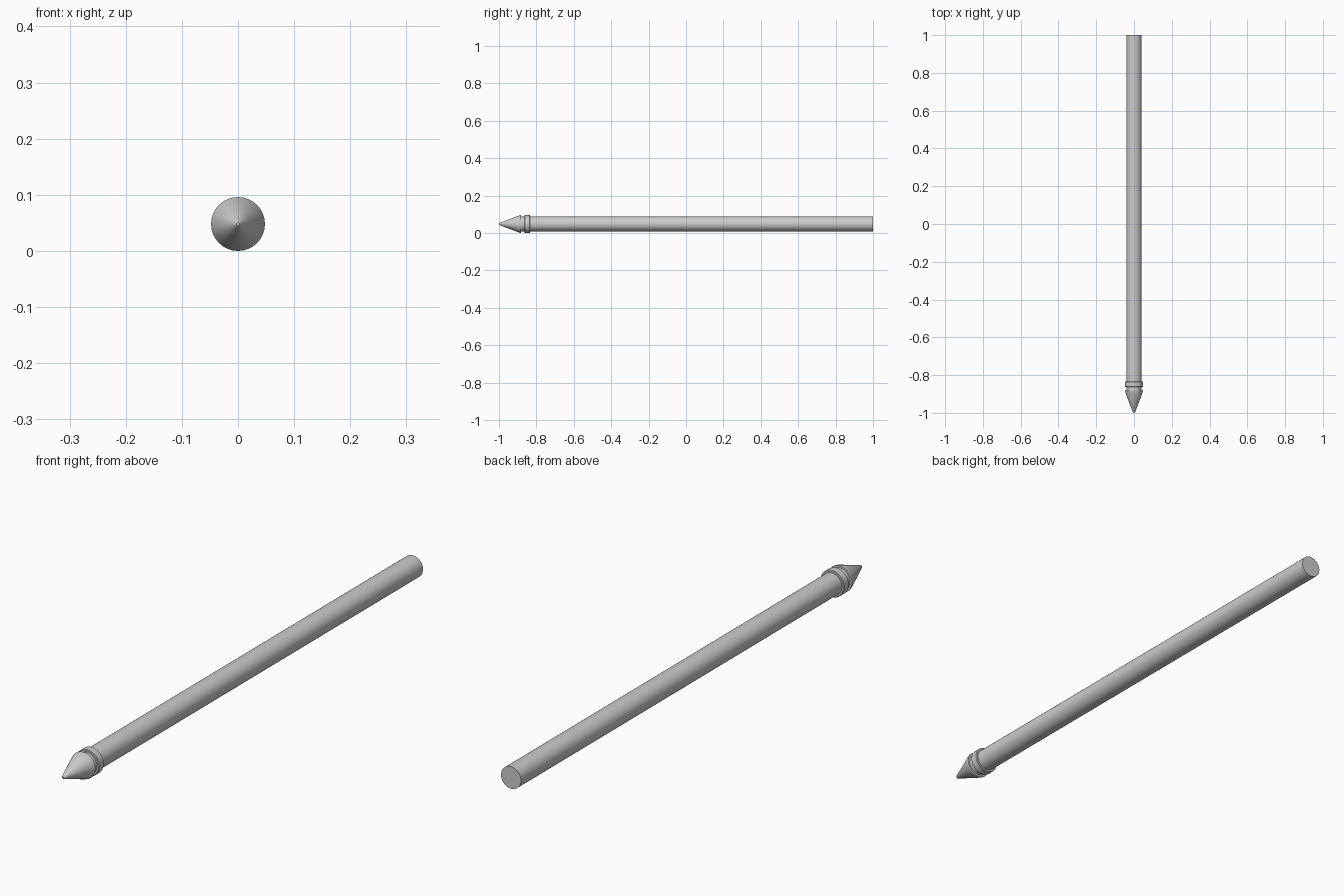
import bpy, bmesh, math
from mathutils import Vector, Matrix

if "Cube" in bpy.data.objects:
    bpy.data.objects.remove(bpy.data.objects["Cube"])

AXIS_Z = 0.048
SIDES = 32


def lathe(name, profile):
    """Revolve (radius, y) points around the long axis and cap the ends."""
    bm = bmesh.new()
    rings = []
    for r, y in profile:
        rings.append([bm.verts.new((r * math.cos(2 * math.pi * i / SIDES), y,
                                    r * math.sin(2 * math.pi * i / SIDES)))
                      for i in range(SIDES)])
    for a, b in zip(rings, rings[1:]):
        for i in range(SIDES):
            j = (i + 1) % SIDES
            bm.faces.new((a[i], a[j], b[j], b[i]))
    bm.faces.new(rings[0])
    bm.faces.new(rings[-1])
    bmesh.ops.recalc_face_normals(bm, faces=bm.faces)
    mesh = bpy.data.meshes.new(name)
    bm.to_mesh(mesh)
    bm.free()
    obj = bpy.data.objects.new(name, mesh)
    obj.location.z = AXIS_Z
    bpy.context.collection.objects.link(obj)
    bpy.ops.object.select_all(action='DESELECT')
    obj.select_set(True)
    bpy.context.view_layer.objects.active = obj
    bpy.ops.object.shade_smooth_by_angle(angle=math.radians(30))
    return obj


# Long round shaft, running through the collar to the tip
lathe("shaft", [(0.04, -0.882), (0.04, 1.0)])

# Raised collar behind the tip
lathe("collar", [(0.039, -0.863), (0.046, -0.863), (0.048, -0.861),
                 (0.048, -0.836), (0.046, -0.834), (0.039, -0.834)])

# Conical tip with a slightly blunted point
lathe("tip", [(0.003, -1.0), (0.006, -0.997), (0.0465, -0.89),
              (0.048, -0.884), (0.047, -0.881), (0.039, -0.881)])
